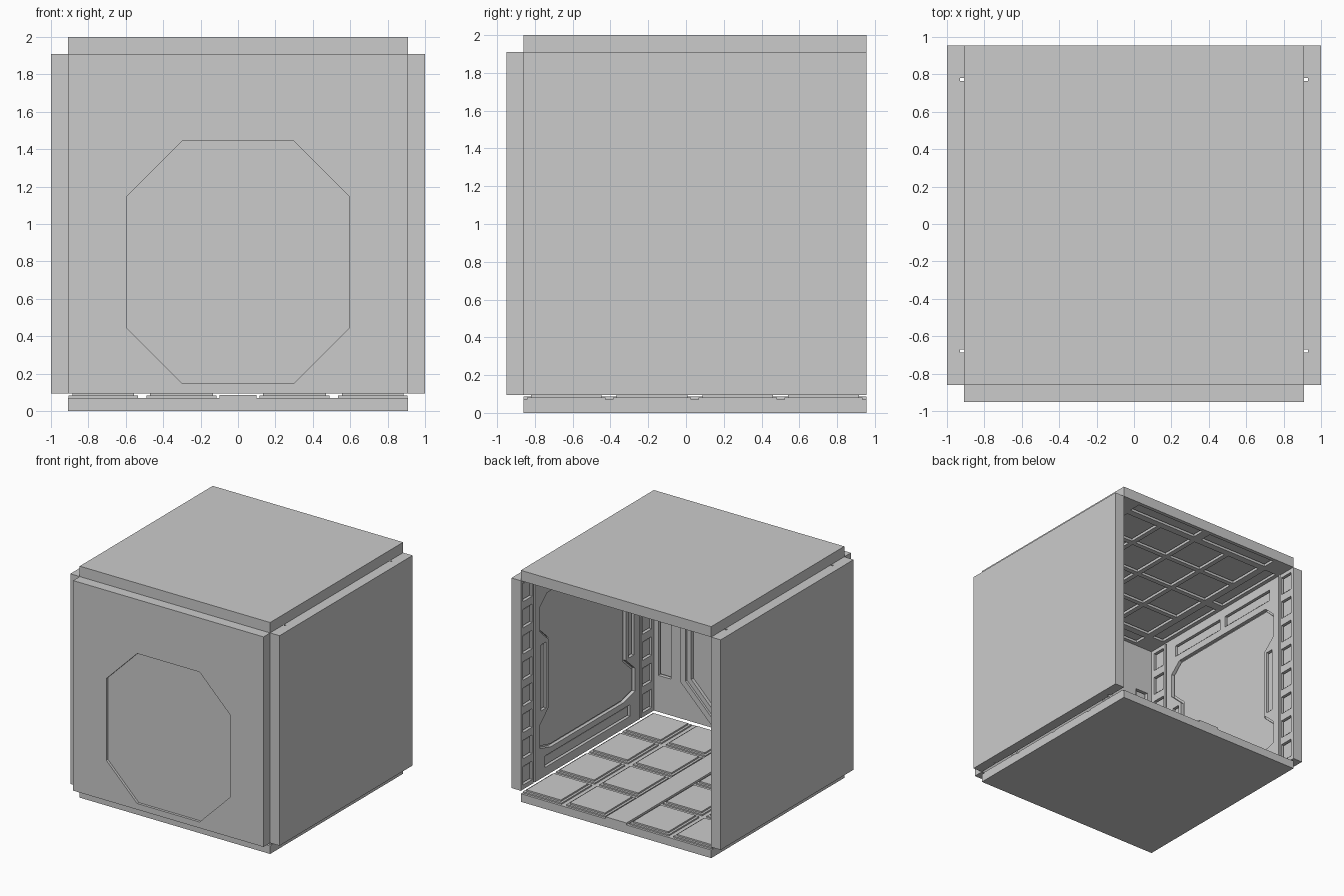
import bpy, bmesh

if "Cube" in bpy.data.objects:
    bpy.data.objects.remove(bpy.data.objects["Cube"])

YC = 0.047          # middle of the room along y
HY = 0.908          # half length of the room along y
T = 0.09            # wall thickness

# Each surface uses (u, v, w): u, v on the inner face, w going outward
MAPS = {
    "right": lambda u, v, w: (0.91 + w, YC + u, v),
    "left": lambda u, v, w: (-0.91 - w, YC + u, v),
    "front": lambda u, v, w: (u, YC - HY - w, v),
    "floor": lambda u, v, w: (u, YC + v, 0.095 - w),
    "ceiling": lambda u, v, w: (u, YC + v, 1.91 + w),
}


def rect(u0, u1, v0, v1):
    return [(u0, v0), (u1, v0), (u1, v1), (u0, v1)]


def mirrored(half):
    return half + [(-u, v) for u, v in reversed(half)]


def octagon(d):
    a, b, c = 0.593 + d, 0.648 + d, 0.295 + 0.586 * d
    vc = 0.795
    return mirrored([(a - c, vc - b), (a, vc - b + c), (a, vc + b - c), (a - c, vc + b)])


def make(name, solids, side):
    """Object made of prisms, each (outline, w0, w1)."""
    bm = bmesh.new()
    for pts, w0, w1 in solids:
        lo = [bm.verts.new(MAPS[side](u, v, w0)) for u, v in pts]
        hi = [bm.verts.new(MAPS[side](u, v, w1)) for u, v in pts]
        bm.faces.new(lo)
        bm.faces.new(hi)
        n = len(pts)
        for i in range(n):
            j = (i + 1) % n
            bm.faces.new((lo[i], lo[j], hi[j], hi[i]))
    bmesh.ops.recalc_face_normals(bm, faces=bm.faces[:])
    me = bpy.data.meshes.new(name)
    bm.to_mesh(me)
    bm.free()
    ob = bpy.data.objects.new(name, me)
    bpy.context.collection.objects.link(ob)
    return ob


def carved(name, solids, cuts, side):
    """Prisms with recesses cut out of them."""
    ob = make(name, solids, side)
    cutter = make(name + "_cutter", cuts, side)
    mod = ob.modifiers.new("recesses", "BOOLEAN")
    mod.object, mod.operation, mod.solver = cutter, "DIFFERENCE", "EXACT"
    dg = bpy.context.evaluated_depsgraph_get()
    me = bpy.data.meshes.new_from_object(ob.evaluated_get(dg))
    ob.modifiers.clear()
    ob.data = me
    bpy.data.objects.remove(cutter)
    return ob


def panels(rects, depth=0.03, gap=0.012, sink=0.012):
    """Recess cuts and the slightly sunken plates that fill them."""
    cuts = [(rect(*r), -0.02, depth) for r in rects]
    plates = [(rect(r[0] + gap, r[1] - gap, r[2] + gap, r[3] - gap), sink, depth)
              for r in rects]
    return cuts, plates


# Side walls: ladder pillars at both ends, notched centre panel, slots
ladder = []
for s in (-1, 1):
    for i in range(8):
        v = 0.1 + 1.81 * (i + 0.5) / 8
        c = s * 0.815
        ladder.append((c - 0.062, c + 0.062, v - 0.08, v + 0.08))
wall_slots = [(-0.58, 0.58, 0.17, 0.27), (-0.6, -0.03, 1.73, 1.83), (0.03, 0.6, 1.73, 1.83)]
clips = [(s * 0.6 - 0.035, s * 0.6 + 0.035, 0.68, 1.25) for s in (-1, 1)]
notched = mirrored([(0.5, 0.32), (0.65, 0.36), (0.65, 0.56), (0.53, 0.67), (0.53, 1.26),
                    (0.65, 1.37), (0.65, 1.58), (0.55, 1.67)])
inner = mirrored([(0.49, 0.335), (0.635, 0.373), (0.635, 0.55), (0.515, 0.66), (0.515, 1.27),
                  (0.635, 1.38), (0.635, 1.57), (0.545, 1.655)])
for side in ("right", "left"):
    cuts, plates = panels(ladder + wall_slots + clips)
    cuts.append((notched, -0.02, 0.03))
    # thin seams between the pillars and the wall
    cuts += [(rect(s * 0.725 - 0.008, s * 0.725 + 0.008, 0.05, 1.95), -0.02, 0.02) for s in (-1, 1)]
    carved(side + "_wall", [(rect(-HY, HY, 0.095, 1.91), 0, T)], cuts, side)
    make(side + "_wall_plates", plates + [(inner, 0.018, 0.03)], side)

# Front wall with an octagonal doorway
door_slots = [(s * 0.805 - 0.06, s * 0.805 + 0.06, 0.41, 1.5) for s in (-1, 1)]
door_slots.append((-0.6, 0.6, 1.66, 1.8))
cuts, plates = panels(door_slots)
cuts.append((octagon(0), -0.05, 0.15))
carved("front_wall", [(rect(-0.91, 0.91, 0.095, 1.91), 0, T)], cuts, "front")
make("front_wall_plates", plates, "front")
carved("door_frame", [(octagon(0.05), -0.02, 0)], [(octagon(0.0), -0.05, 0.15)], "front")
carved("door_inner_frame", [(octagon(0), 0, 0.06)], [(octagon(-0.04), -0.05, 0.15)], "front")
make("door_panel", [(octagon(0), 0.03, 0.068)], "front")

# Floor: slab, raised tiles on both sides of a sunken walkway
tiles = []
pitch = 2 * HY / 4
for s in (-1, 1):
    for a, b in ((0.115, 0.49), (0.535, 0.905)):
        for i in range(4):
            v = -HY + pitch * i
            u0, u1 = sorted((s * a, s * b))
            tiles.append((rect(u0, u1, v + 0.02, v + pitch - 0.02), 0.013, 0.025))
            tiles.append((rect(u0 + 0.02, u1 - 0.02, v + 0.04, v + pitch - 0.04), 0, 0.013))
make("floor_slab", [(rect(-0.91, 0.91, -HY, HY), 0.025, 0.095)], "floor")
make("floor_tiles", tiles, "floor")
make("walkway", [(rect(-0.1, 0.1, -HY, HY), 0.008, 0.025)], "floor")

# Ceiling: border slots around a grid of sunken tiles
grid = []
for i in range(4):
    for j in range(4):
        u, v = (i - 1.5) * 0.362, (j - 1.5) * 0.362
        grid.append((u - 0.16, u + 0.16, v - 0.16, v + 0.16))
for s in (-1, 1):
    for t in (-1, 1):
        p, q = sorted((s * 0.04, s * 0.72))
        grid.append((p, q, t * 0.82 - 0.055, t * 0.82 + 0.055))
        grid.append((t * 0.82 - 0.055, t * 0.82 + 0.055, p, q))
cuts, plates = panels(grid)
carved("ceiling", [(rect(-0.91, 0.91, -HY, HY), 0, T)], cuts, "ceiling")
make("ceiling_plates", plates, "ceiling")
